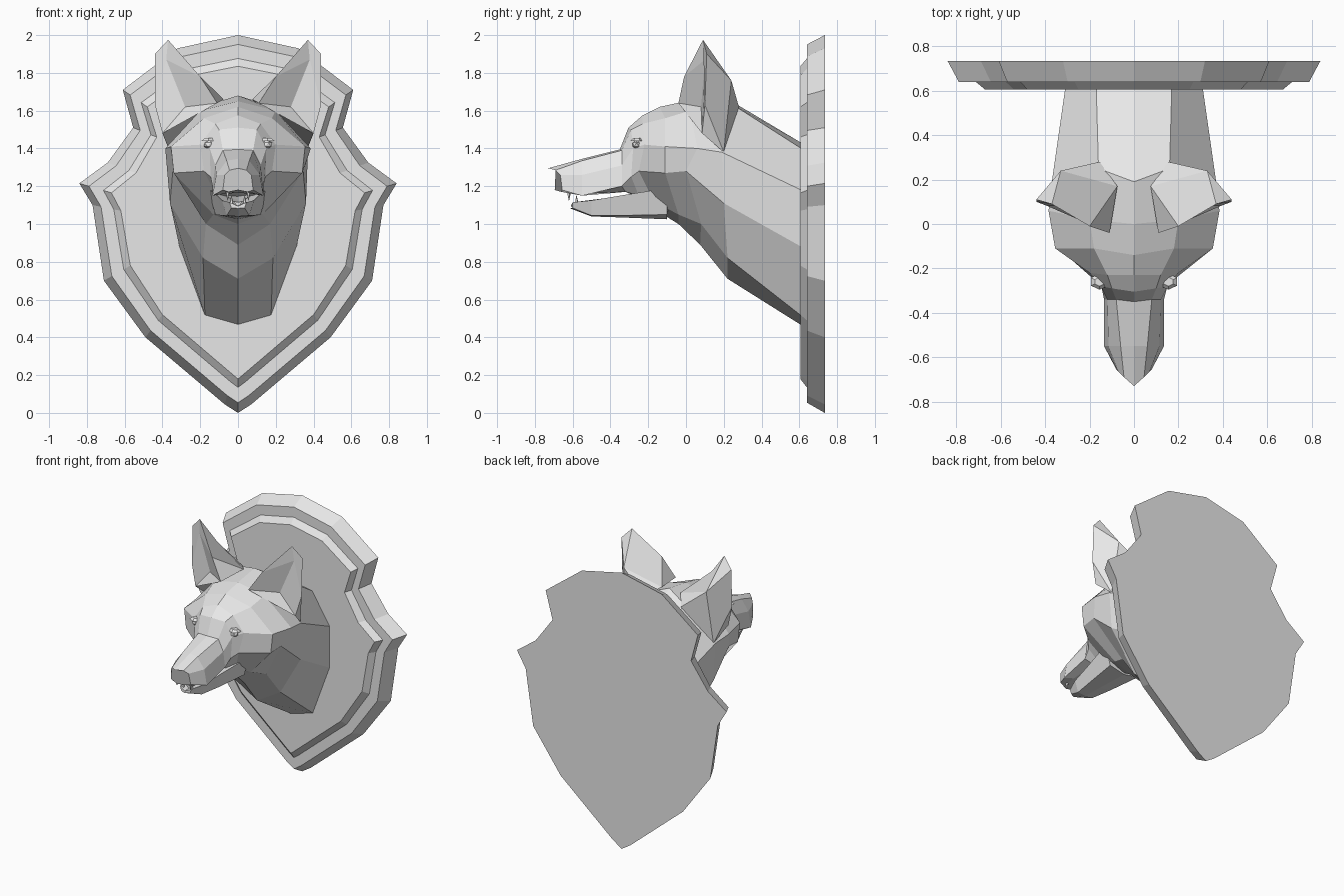
import bpy
import bmesh
from mathutils import Vector

default_cube = bpy.data.objects.get("Cube")
if default_cube:
    bpy.data.objects.remove(default_cube, do_unlink=True)

# Single plain colour
grey = bpy.data.materials.new("light grey")
grey.use_nodes = True
grey.diffuse_color = (.8, .8, .8, 1)
grey.node_tree.nodes["Principled BSDF"].inputs["Base Color"].default_value = grey.diffuse_color


def finish(name, bm):
    """Turn a bmesh into a flat shaded object."""
    bmesh.ops.recalc_face_normals(bm, faces=bm.faces[:])
    mesh = bpy.data.meshes.new(name)
    bm.to_mesh(mesh)
    bm.free()
    mesh.materials.append(grey)
    part = bpy.data.objects.new(name, mesh)
    bpy.context.collection.objects.link(part)
    return part


def loft(name, half_rings):
    """Mirror each half ring across x = 0, bridge the rings and cap both ends.
    The first and last point of a half ring lie on the centre line."""
    bm = bmesh.new()
    loops = []
    for half in half_rings:
        mirrored = [(-x, y, z) for x, y, z in reversed(half[1:-1])]
        loops.append([bm.verts.new(p) for p in list(half) + mirrored])
    for first, second in zip(loops, loops[1:]):
        for i in range(len(first)):
            j = (i + 1) % len(first)
            bm.faces.new((first[i], first[j], second[j], second[i]))
    bm.faces.new(loops[0])
    bm.faces.new(loops[-1])
    return finish(name, bm)


def primitive(name, operator, location, scale, **options):
    """Add a small bmesh primitive, scaled and placed."""
    bm = bmesh.new()
    operator(bm, **options)
    bmesh.ops.scale(bm, vec=scale, verts=bm.verts[:])
    bmesh.ops.translate(bm, vec=location, verts=bm.verts[:])
    return finish(name, bm)


# Shield plaque: outer and inner outlines blended into stepped mouldings
outer = [(0, 2), (.32, 1.93), (.61, 1.71), (.555, 1.51), (.69, 1.325), (.84, 1.215),
         (.77, 1.1), (.71, .7), (.49, .4), (.07, .045), (0, 0)]
inner = [(0, 1.835), (.25, 1.785), (.48, 1.62), (.43, 1.46), (.54, 1.27), (.67, 1.165),
         (.62, 1.07), (.57, .78), (.4, .52), (.03, .205), (0, .18)]


def outline(blend, depth):
    ring = []
    for start, end in zip(outer, inner):
        point = Vector(start).lerp(Vector(end), blend)
        ring.append((point.x, depth, point.y))
    return ring


loft("shield_plaque", [outline(0, .735), outline(.3, .64), outline(.75, .64), outline(1, .605)])

# Neck and skull, from the plaque forward to the brow
brow_ring = [(0, -.305, 1.51), (.1, -.29, 1.5), (.15, -.28, 1.4),
             (.145, -.29, 1.25), (.09, -.25, 1.15), (0, -.25, 1.14)]
loft("neck_and_skull", [
    [(0, .61, 1.43), (.17, .61, 1.4), (.31, .61, 1.18),
     (.31, .61, .88), (.175, .61, .515), (0, .61, .465)],
    [(0, .19, 1.68), (.16, .25, 1.63), (.37, .19, 1.38),
     (.36, .2, 1.11), (.185, .22, .82), (0, .22, .71)],
    [(0, 0, 1.65), (.2, .02, 1.6), (.385, .06, 1.4),
     (.345, 0, 1.28), (.17, .08, 1), (0, .075, .89)],
    [(0, -.14, 1.62), (.18, -.11, 1.56), (.355, -.11, 1.41),
     (.34, -.11, 1.27), (.13, -.04, 1.05), (0, -.04, 1)],
    [(0, -.23, 1.575), (.12, -.23, 1.53), (.2, -.22, 1.42),
     (.18, -.25, 1.28), (.1, -.17, 1.12), (0, -.17, 1.08)],
    brow_ring])

# Snout, from the brow to the nose tip
loft("snout", [
    brow_ring,
    [(0, -.35, 1.395), (.08, -.34, 1.39), (.12, -.34, 1.31),
     (.135, -.34, 1.2), (.08, -.32, 1.17), (0, -.32, 1.17)],
    [(0, -.55, 1.345), (.06, -.55, 1.335), (.115, -.55, 1.26),
     (.135, -.55, 1.15), (.07, -.53, 1.16), (0, -.53, 1.165)],
    [(0, -.73, 1.295), (.045, -.69, 1.285), (.07, -.665, 1.26),
     (.08, -.655, 1.18), (.05, -.66, 1.17), (0, -.695, 1.18)]])

# Lower jaw with a dished top
loft("lower_jaw", [
    [(0, -.08, 1.15), (.16, -.1, 1.19), (.12, -.1, 1.05), (0, -.1, 1.025)],
    [(0, -.35, 1.12), (.11, -.35, 1.15), (.085, -.35, 1.045), (0, -.35, 1.035)],
    [(0, -.5, 1.1), (.085, -.5, 1.125), (.06, -.5, 1.045), (0, -.5, 1.04)],
    [(0, -.61, 1.095), (.045, -.6, 1.115), (.035, -.6, 1.085), (0, -.615, 1.083)]])

# Tongue lying in the jaw
loft("tongue", [
    [(0, -.15, 1.16), (.06, -.15, 1.165), (0, -.15, 1.13)],
    [(0, -.4, 1.13), (.05, -.4, 1.14), (0, -.4, 1.1)],
    [(0, -.56, 1.115), (.025, -.56, 1.12), (0, -.56, 1.09)]])

# Ears: hollow at the front, ridged at the back
ear_points = {
    "tip": (.37, .09, 1.975), "outer_top": (.44, .11, 1.9),
    "outer_mid": (.44, .1, 1.63), "outer_base": (.4, .085, 1.48),
    "front_base": (.11, -.04, 1.64), "front_mid": (.2, -.01, 1.78),
    "inner_base": (.075, .17, 1.66), "back_base": (.155, .28, 1.62),
    "low_back": (.36, .2, 1.38), "ridge": (.33, .24, 1.76),
    "hollow_top": (.38, .1, 1.87), "hollow_base": (.28, .08, 1.62)}
ear_faces = [
    "tip front_mid hollow_top", "front_mid front_base hollow_base hollow_top",
    "hollow_top hollow_base outer_base outer_mid", "tip hollow_top outer_mid outer_top",
    "front_base outer_base hollow_base", "front_base inner_base front_mid",
    "front_mid inner_base ridge tip", "inner_base back_base ridge",
    "ridge back_base low_back", "tip ridge outer_top",
    "outer_top ridge low_back outer_mid", "outer_mid low_back outer_base",
    "front_base outer_base low_back back_base inner_base"]

for side, sign in (("left", 1), ("right", -1)):
    bm = bmesh.new()
    corner = {key: bm.verts.new((sign * x, y, z)) for key, (x, y, z) in ear_points.items()}
    for face in ear_faces:
        bm.faces.new([corner[key] for key in face.split()])
    finish(side + "_ear", bm)

    # Eye with a heavy upper lid
    primitive(side + "_eye", bmesh.ops.create_icosphere, (sign * .152, -.262, 1.42),
              (1.1, .8, .8), subdivisions=1, radius=.03)
    primitive(side + "_eyelid", bmesh.ops.create_cone, (sign * .155, -.26, 1.447),
              (1, .8, 1), cap_ends=True, segments=6, radius1=.045, radius2=.025, depth=.016)

    # Canine teeth
    primitive(side + "_upper_canine", bmesh.ops.create_cone, (sign * .055, -.62, 1.15),
              (1, 1, -1), cap_ends=True, segments=5, radius1=.014, radius2=0, depth=.06)
    primitive(side + "_lower_canine", bmesh.ops.create_cone, (sign * .035, -.58, 1.13),
              (1, 1, 1), cap_ends=True, segments=5, radius1=.012, radius2=0, depth=.05)
